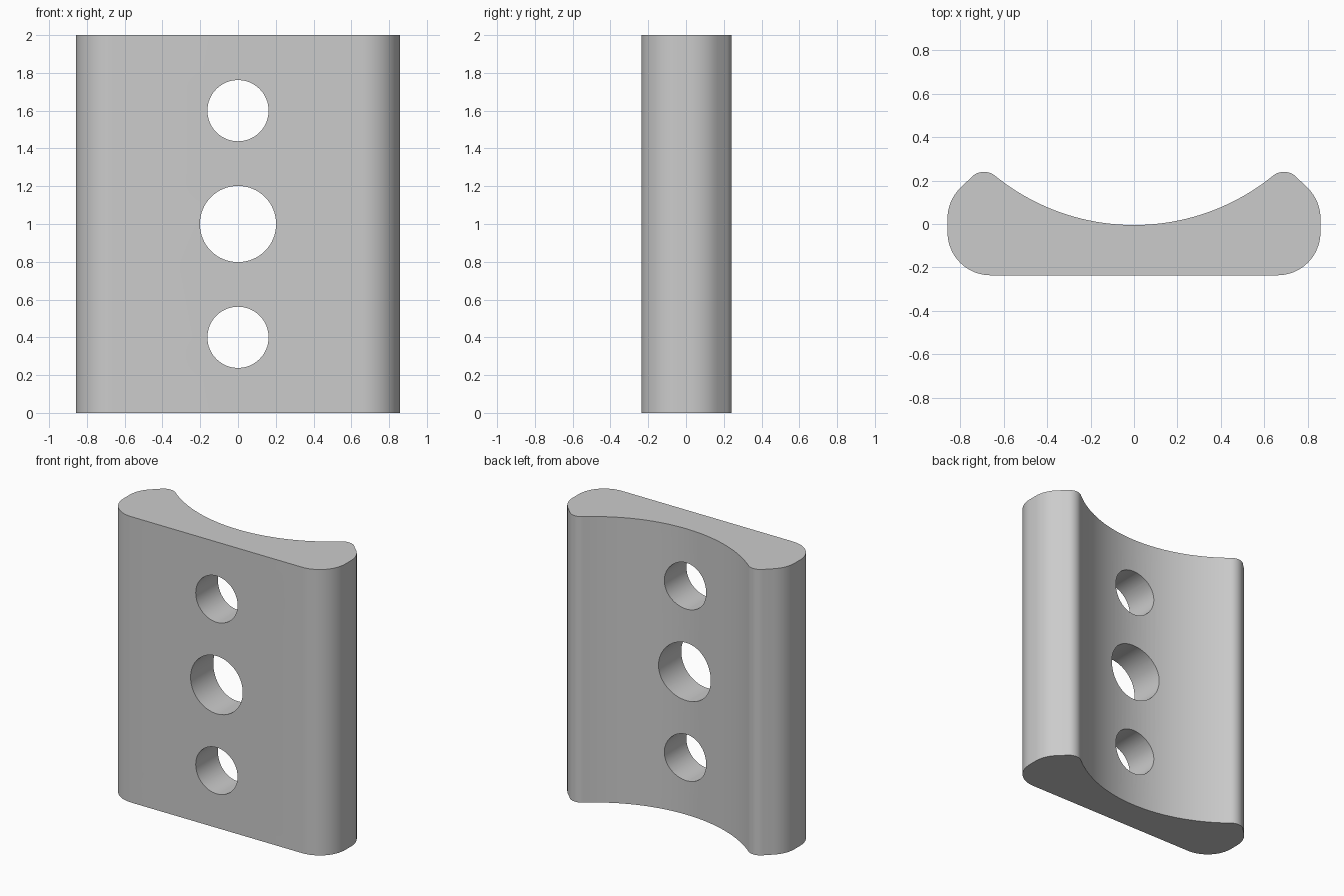
import bpy, bmesh
from math import cos, sin, pi, radians, atan2, hypot

cube = bpy.data.objects.get("Cube")
if cube:
    bpy.data.objects.remove(cube, do_unlink=True)

HEIGHT = 2.0

grey = bpy.data.materials.new("plain_grey")
grey.use_nodes = True
grey.diffuse_color = (0.6, 0.6, 0.6, 1)
grey.node_tree.nodes["Principled BSDF"].inputs["Base Color"].default_value = (0.6, 0.6, 0.6, 1)


def arc(cx, cy, r, start, end, steps):
    """Points along a circular arc, angles in radians."""
    angles = [start + (end - start) * i / steps for i in range(steps + 1)]
    return [(cx + r * cos(a), cy + r * sin(a)) for a in angles]


# Right half of the cross-section: front corner, rear corner, lip, then saddle
lip_x, lip_y, lip_r = 0.69, 0.16, 0.08
saddle_y = 1.01
saddle_r = hypot(lip_x, saddle_y - lip_y) - lip_r
tangent = atan2(lip_y - saddle_y, lip_x)
half = arc(0.66, -0.038, 0.198, -pi / 2, 0, 16)
half += arc(0.66, 0.025, 0.198, 0, pi / 4, 8)
half += arc(lip_x, lip_y, lip_r, pi / 4, tangent + pi, 12)
half += arc(0, saddle_y, saddle_r, tangent, -pi / 2, 20)[1:]
profile = half + [(-x, y) for x, y in reversed(half[:-1])]

# Extruded plate body
bm = bmesh.new()
base = bm.faces.new([bm.verts.new((x, y, 0)) for x, y in profile])
top = bmesh.ops.extrude_face_region(bm, geom=[base])["geom"]
bmesh.ops.translate(bm, vec=(0, 0, HEIGHT),
                    verts=[v for v in top if isinstance(v, bmesh.types.BMVert)])
bmesh.ops.recalc_face_normals(bm, faces=bm.faces)
mesh = bpy.data.meshes.new("saddle_plate")
bm.to_mesh(mesh)
bm.free()
mesh.materials.append(grey)
plate = bpy.data.objects.new("saddle_plate", mesh)
bpy.context.collection.objects.link(plate)

# Three through holes drilled front to back
bpy.ops.object.select_all(action="DESELECT")
for z, radius in ((0.4, 0.162), (1.0, 0.202), (1.6, 0.162)):
    bpy.ops.mesh.primitive_cylinder_add(vertices=64, radius=radius, depth=1,
                                        location=(0, 0, z), rotation=(pi / 2, 0, 0))
    cutter = bpy.context.object
    cutter.name = "hole_cutter"
    cutter.hide_render = True
    cutter.data.materials.append(grey)
    drill = plate.modifiers.new("hole", "BOOLEAN")
    drill.operation = "DIFFERENCE"
    drill.solver = "EXACT"
    drill.object = cutter
    bpy.context.view_layer.objects.active = plate
    bpy.ops.object.modifier_apply(modifier=drill.name)
    bpy.data.objects.remove(cutter, do_unlink=True)

# Smooth curves with crisp rims
plate.select_set(True)
bpy.context.view_layer.objects.active = plate
bpy.ops.object.shade_smooth_by_angle(angle=radians(30))
